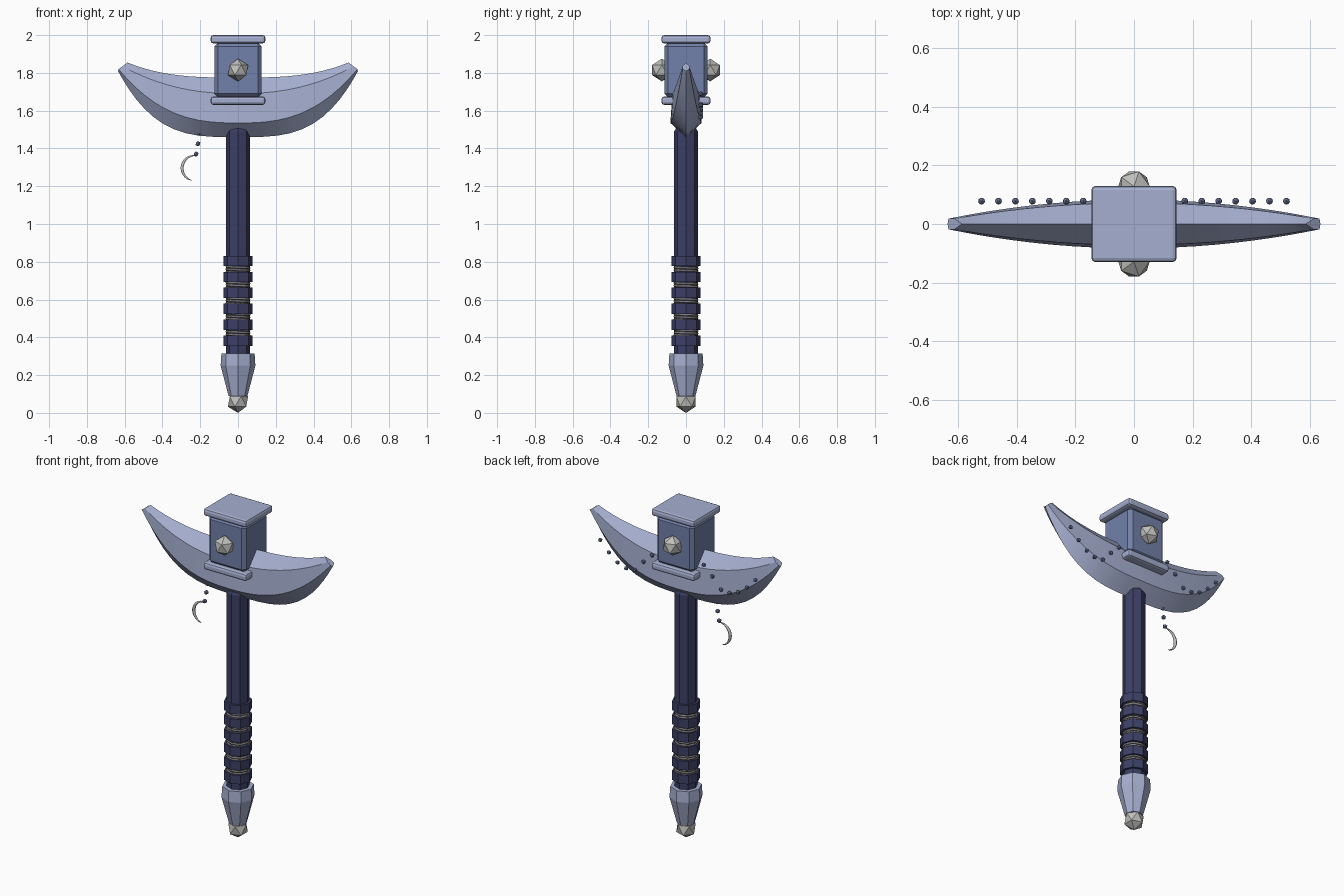
import bpy, bmesh, math
from mathutils import Matrix, Vector

default = bpy.data.objects.get("Cube")
if default:
    bpy.data.objects.remove(default, do_unlink=True)


def material(name, rgb):
    m = bpy.data.materials.new(name)
    m.use_nodes = True
    m.diffuse_color = (*rgb, 1)
    m.node_tree.nodes["Principled BSDF"].inputs["Base Color"].default_value = (*rgb, 1)
    return m


steel = material("pale steel", (0.38, 0.43, 0.63))
blue = material("slate blue", (0.17, 0.22, 0.40))
navy = material("dark navy", (0.045, 0.05, 0.13))
stone = material("pale stone", (0.52, 0.52, 0.50))
cord = material("grey cord", (0.24, 0.23, 0.22))


def add(name, bm, mat):
    bmesh.ops.recalc_face_normals(bm, faces=bm.faces)
    mesh = bpy.data.meshes.new(name)
    bm.to_mesh(mesh)
    bm.free()
    obj = bpy.data.objects.new(name, mesh)
    bpy.context.collection.objects.link(obj)
    mesh.materials.append(mat)
    return obj


def box(name, size, z, mat, chamfer, segments=1):
    bm = bmesh.new()
    bmesh.ops.create_cube(bm, size=1, matrix=Matrix.Translation((0, 0, z)) @ Matrix.Diagonal((*size, 1)))
    obj = add(name, bm, mat)
    bevel = obj.modifiers.new("chamfer", "BEVEL")
    bevel.width = chamfer
    bevel.segments = segments
    return obj


def ball(name, center, radius, mat):
    bm = bmesh.new()
    bmesh.ops.create_icosphere(bm, subdivisions=1, radius=radius, matrix=Matrix.Translation(center))
    return add(name, bm, mat)


def loft(name, rings, mat):
    # Bridge closed rings of points and cap both ends
    bm = bmesh.new()
    loops = [[bm.verts.new(p) for p in ring] for ring in rings]
    n = len(loops[0])
    for a, b in zip(loops, loops[1:]):
        for i in range(n):
            j = (i + 1) % n
            bm.faces.new((a[i], a[j], b[j], b[i]))
    bm.faces.new(loops[0])
    bm.faces.new(loops[-1])
    return add(name, bm, mat)


def octagon(name, profile, mat):
    turn = [i * math.tau / 8 for i in range(8)]
    return loft(name, [[(r * math.sin(a), r * math.cos(a), z) for a in turn] for r, z in profile], mat)


def wire(name, points, radii, thickness, mat):
    curve = bpy.data.curves.new(name, "CURVE")
    curve.dimensions = "3D"
    curve.bevel_depth = thickness
    curve.bevel_resolution = 1
    curve.use_fill_caps = True
    spline = curve.splines.new("POLY")
    spline.points.add(len(points) - 1)
    for point, co, r in zip(spline.points, points, radii):
        point.co = (*co, 1)
        point.radius = r
    obj = bpy.data.objects.new(name, curve)
    bpy.context.collection.objects.link(obj)
    curve.materials.append(mat)
    return obj


# Handle, grip bands and cord wrapping
octagon("handle", [(0.063, 0.28), (0.063, 1.49), (0.045, 1.52)], navy)
for i in range(6):
    z = 0.382 + i * 0.0845
    octagon(f"grip_band_{i + 1}", [(0.078, z - 0.027), (0.078, z + 0.027)], navy)
turns, steps = 32, 16
helix = []
for i in range(turns * steps + 1):
    a = i * math.tau / steps
    helix.append((0.06 * math.sin(a), 0.06 * math.cos(a), 0.365 + 0.44 * i / (turns * steps)))
wire("grip_cord", helix, [1] * len(helix), 0.006, cord)

# Pommel
octagon("pommel", [(0.05, 0.09), (0.092, 0.25), (0.088, 0.315)], steel)
ball("pommel_gem", (0, 0, 0.06), 0.06, stone)

# Hammer block with end plates and gems
box("hammer_block", (0.25, 0.23, 0.29), 1.815, blue, 0.02)
for name, z in (("top_plate", 1.978), ("bottom_plate", 1.653)):
    box(name, (0.29, 0.26, 0.044), z, steel, 0.014, 2)
for name, side in (("front_gem", -1), ("back_gem", 1)):
    ball(name, (0, side * 0.128, 1.815), 0.06, stone)

# Crescent blade: each edge has end x, middle z, rise, exponent and half thickness
EDGES = {
    "ridge": (0.585, 1.775, 0.08, 3, 0),
    "upper": (0.612, 1.69, 0.145, 2.3, 0.072),
    "lower": (0.632, 1.535, 0.285, 2.7, 0.083),
    "keel": (0.635, 1.46, 0.35, 3.4, 0),
}


def edge_point(edge, t, side):
    x, z, rise, power, half = EDGES[edge]
    y = side * (0.018 + (half - 0.018) * (1 - t * t)) if half else 0
    return (x * t, y, z + rise * abs(t) ** power)


section = [("ridge", 0), ("upper", 1), ("lower", 1), ("keel", 0), ("lower", -1), ("upper", -1)]
stations = [math.sin(math.pi / 2 * i / 14) for i in range(-14, 15)]
blade = loft("crescent_blade", [[edge_point(e, t, s) for e, s in section] for t in stations], steel)
bpy.ops.object.select_all(action="DESELECT")
blade.select_set(True)
bpy.context.view_layer.objects.active = blade
bpy.ops.object.shade_smooth_by_angle(angle=math.radians(20))

# Studs on the back of the blade
stud_heights = (1.705, 1.65, 1.585, 1.58, 1.60, 1.645, 1.705)
for side, label in ((1, "left"), (-1, "right")):
    for i, z in enumerate(stud_heights):
        lift = 0.02 if side < 0 else -0.015
        ball(f"{label}_stud_{i + 1}", (side * (0.173 + i * 0.0577), 0.078, z + lift), 0.013, blue)

# Hanging beads and crescent charm
for i, (x, z) in enumerate([(-0.205, 1.48), (-0.212, 1.425), (-0.222, 1.37)]):
    ball(f"charm_bead_{i + 1}", (x, 0, z), 0.014, blue)
arc, taper = [], []
for i in range(15):
    a = math.radians(80 + 180 * i / 14)
    arc.append((-0.232 + 0.064 * math.cos(a), 0, 1.296 + 0.066 * math.sin(a)))
    taper.append(0.15 + math.sin(math.pi * i / 14))
wire("crescent_charm", arc, taper, 0.008, stone)
